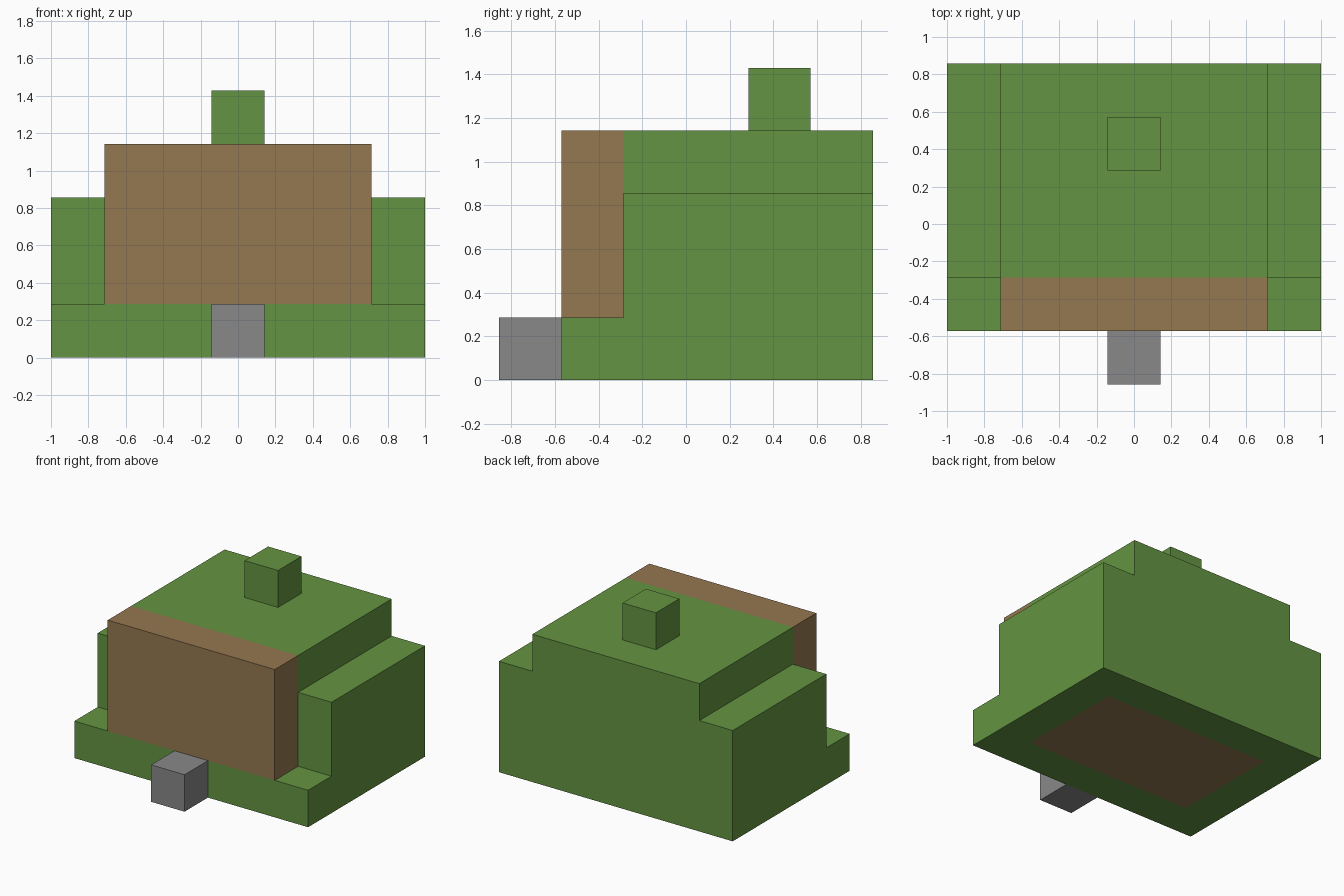
import bpy
import bmesh
from mathutils import Vector

default = bpy.data.objects.get("Cube")
if default:
    bpy.data.objects.remove(default, do_unlink=True)

U = 2 / 7  # edge of one building block


def make_material(name, rgb):
    mat = bpy.data.materials.new(name)
    mat.use_nodes = True
    mat.diffuse_color = (*rgb, 1)
    mat.node_tree.nodes["Principled BSDF"].inputs["Base Color"].default_value = (*rgb, 1)
    return mat


green = make_material("leaf green", (0.127, 0.296, 0.054))
brown = make_material("earth brown", (0.296, 0.188, 0.08))
grey = make_material("stone grey", (0.246, 0.246, 0.246))


def make_box(name, mat, low, high):
    """Box between two corners, given in blocks."""
    low, high = Vector(low) * U, Vector(high) * U
    bm = bmesh.new()
    bmesh.ops.create_cube(bm, size=1)
    bmesh.ops.scale(bm, vec=high - low, verts=bm.verts)
    bmesh.ops.translate(bm, vec=(low + high) / 2, verts=bm.verts)
    mesh = bpy.data.meshes.new(name)
    bm.to_mesh(mesh)
    bm.free()
    mesh.materials.append(mat)
    obj = bpy.data.objects.new(name, mesh)
    bpy.context.collection.objects.link(obj)
    return obj


# Base slab, with a brown panel one block in from the rim of its underside
base = make_box("base", green, (-3.5, -2, 0), (3.5, 3, 1))
base.data.materials.append(brown)
bm = bmesh.new()
bm.from_mesh(base.data)
underside = [f for f in bm.faces if f.normal.z < -0.9]
bmesh.ops.inset_region(bm, faces=underside, thickness=U, use_even_offset=True)
for face in underside:
    face.material_index = 1
bm.to_mesh(base.data)
bm.free()

# Main body and its front wall
make_box("main_body", green, (-2.5, -1, 1), (2.5, 3, 4))
make_box("front_wall", brown, (-2.5, -2, 1), (2.5, -1, 4))

# Lower shoulders on both sides
for side, x in (("left", 2.5), ("right", -3.5)):
    make_box(side + "_shoulder", green, (x, -1, 1), (x + 1, 3, 3))

# Chimney block on the roof and stone step at the front
make_box("chimney", green, (-0.5, 1, 4), (0.5, 2, 5))
make_box("front_step", grey, (-0.5, -3, 0), (0.5, -2, 1))
